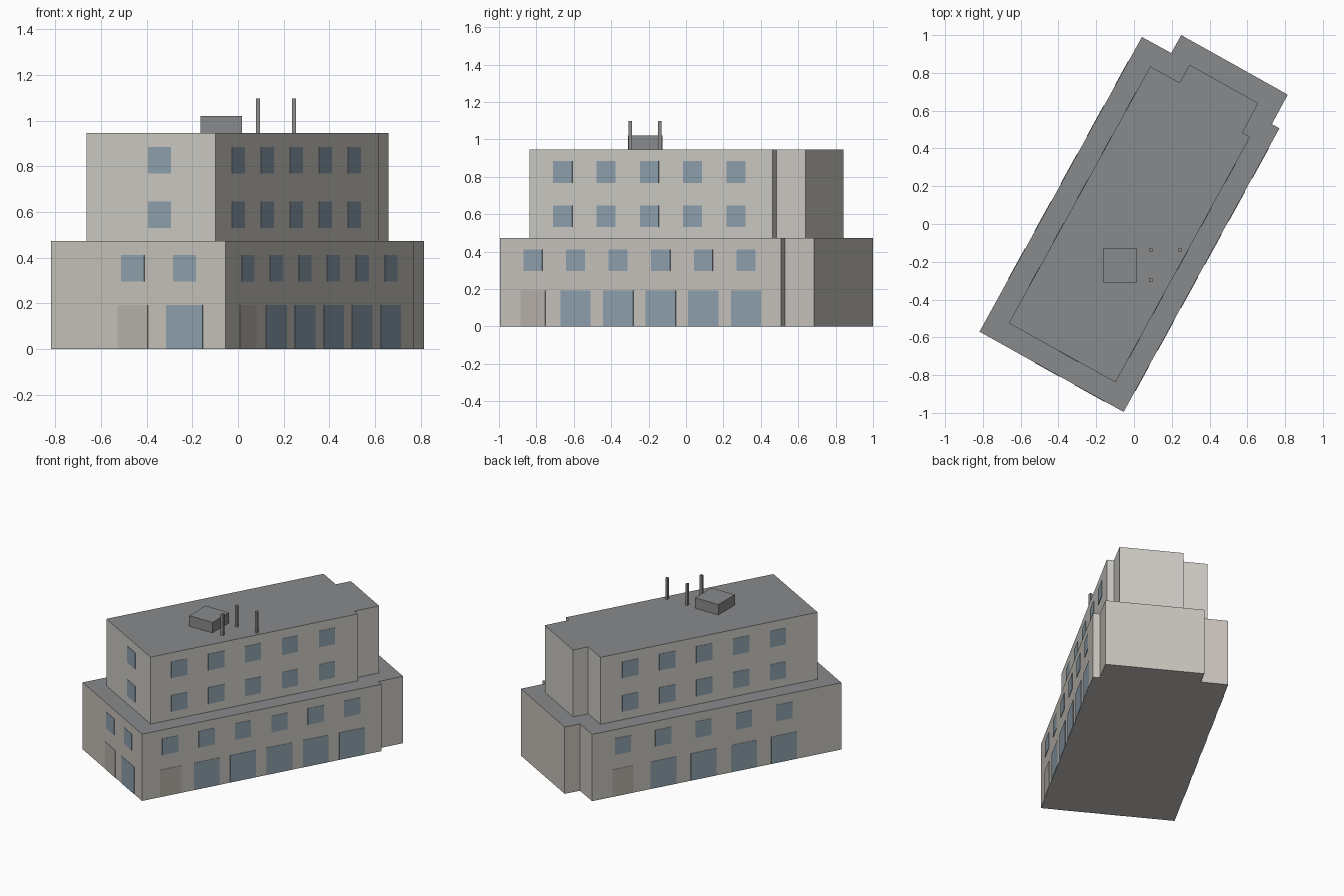
import bpy, bmesh, math
from mathutils import Vector, Matrix

if "Cube" in bpy.data.objects:
    bpy.data.objects.remove(bpy.data.objects["Cube"])


def material(name, r, g, b):
    m = bpy.data.materials.new(name)
    m.diffuse_color = (r, g, b, 1)
    m.use_nodes = True
    m.node_tree.nodes["Principled BSDF"].inputs["Base Color"].default_value = m.diffuse_color
    return m


LOWER_WALL = material("lower_wall", 0.58, 0.55, 0.51)
UPPER_WALL = material("upper_wall", 0.62, 0.60, 0.56)
ROOF = material("roof_grey", 0.25, 0.255, 0.265)
GLASS = material("glass", 0.28, 0.36, 0.43)
DOOR = material("door_tan", 0.48, 0.45, 0.41)
METAL = material("metal", 0.27, 0.27, 0.27)


def finish(name, bm, mats):
    bmesh.ops.recalc_face_normals(bm, faces=bm.faces[:])
    me = bpy.data.meshes.new(name)
    bm.to_mesh(me)
    bm.free()
    for m in mats:
        me.materials.append(m)
    ob = bpy.data.objects.new(name, me)
    bpy.context.collection.objects.link(ob)
    return ob


def block(name, outline, z0, z1, wall):
    bm = bmesh.new()
    base = bm.faces.new([bm.verts.new((x, y, z0)) for x, y in outline])
    geom = bmesh.ops.extrude_face_region(bm, geom=[base], use_keep_orig=True)["geom"]
    for g in geom:
        if isinstance(g, bmesh.types.BMVert):
            g.co.z = z1
        elif isinstance(g, bmesh.types.BMFace):
            g.material_index = 1
    finish(name, bm, [wall, ROOF])


def box(name, center, size, mat, angle=0.0):
    bm = bmesh.new()
    bmesh.ops.create_cube(bm, size=1, matrix=Matrix.Translation(center)
                          @ Matrix.Rotation(angle, 4, 'Z') @ Matrix.Diagonal((*size, 1)))
    finish(name, bm, [mat])


def panels(name, a, b, first, pitch, count, width, z0, z1, mat):
    """Row of thin panels on the wall from a to b, spaced along the wall."""
    a, b = Vector(a), Vector(b)
    d = (b - a).normalized()
    for i in range(count):
        p = a + d * (first + i * pitch)
        box(f"{name}_{i + 1}", (p.x, p.y, (z0 + z1) / 2), (width, 0.005, z1 - z0),
            mat, math.atan2(d.y, d.x))


# Stepped building blocks with notched rear corners
low = [(-0.818, -0.57), (-0.055, -0.995), (0.77, 0.507), (0.73, 0.529),
       (0.814, 0.685), (0.25, 1.0), (0.197, 0.905), (0.042, 0.99)]
up = [(-0.663, -0.525), (-0.098, -0.838), (0.615, 0.462), (0.574, 0.484),
      (0.658, 0.64), (0.294, 0.843), (0.242, 0.748), (0.086, 0.834)]
block("lower_block", low, 0, 0.473, LOWER_WALL)
block("upper_block", up, 0.473, 0.947, UPPER_WALL)

# Ground floor doors and shop windows, with the small window row above
for side, a, b, first, pitch, n in (("front", low[0], low[1], 0.409, 0.26, 2),
                                    ("right", low[1], low[2], 0.202, 0.26, 6),
                                    ("left", low[7], low[0], 0.22, 0.288, 5)):
    panels(side + "_door", a, b, first, 0, 1, 0.15, 0.001, 0.193, DOOR)
    panels(side + "_shop_window", a, b, first + pitch, pitch, n - 1, 0.184, 0.001, 0.193, GLASS)
    panels(side + "_low_window", a, b, first, pitch, n, 0.115, 0.295, 0.411, GLASS)

# Two rows of windows on the upper block
for side, a, b, first, n in (("front", up[0], up[1], 0.366, 1),
                             ("right", up[1], up[2], 0.205, 5),
                             ("left", up[7], up[0], 0.213, 5)):
    for row, z in enumerate((0.531, 0.768)):
        panels(f"{side}_upper_window_row{row + 1}", a, b, first, 0.264, n, 0.115, z, z + 0.116, GLASS)

# Rooftop unit and poles
box("roof_unit", (-0.074, -0.218, 0.983), (0.182, 0.184, 0.076), ROOF)
for i, (x, y) in enumerate(((0.088, -0.14), (0.245, -0.14), (0.088, -0.298))):
    box(f"roof_pole_{i + 1}", (x, y, 1.021), (0.018, 0.018, 0.152), METAL)
